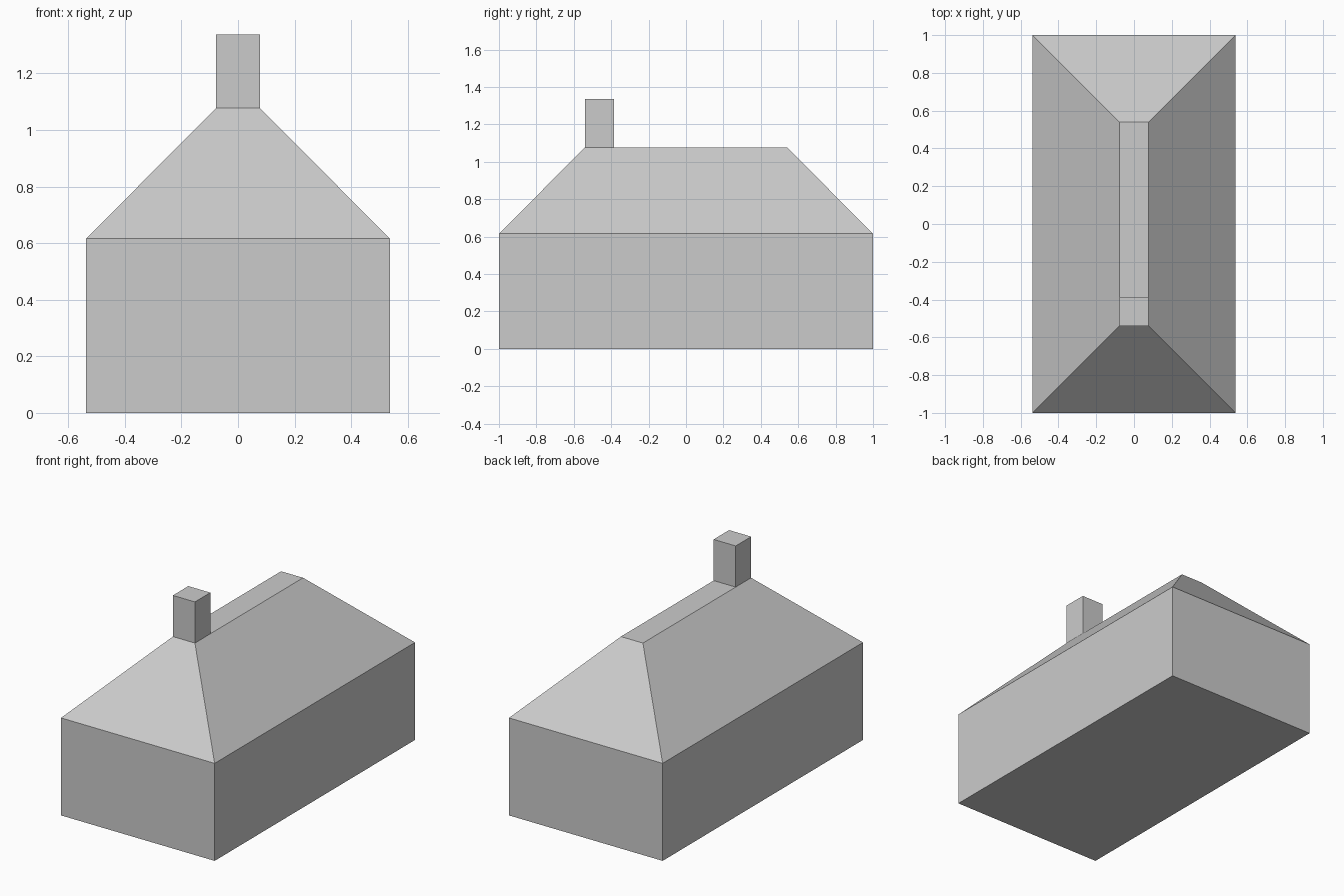
import bpy
import bmesh

if "Cube" in bpy.data.objects:
    bpy.data.objects.remove(bpy.data.objects["Cube"])

grey = bpy.data.materials.new("plain_grey")
grey.diffuse_color = (0.6, 0.6, 0.6, 1)
grey.use_nodes = True
grey.node_tree.nodes["Principled BSDF"].inputs["Base Color"].default_value = grey.diffuse_color


def tapered_block(name, low, high, bottom=False, top=False):
    """Block between two rectangles, each given as (half_x, y_min, y_max, z)."""
    bm = bmesh.new()
    rings = []
    for hx, y0, y1, z in (low, high):
        corners = ((-hx, y0), (hx, y0), (hx, y1), (-hx, y1))
        rings.append([bm.verts.new((x, y, z)) for x, y in corners])
    a, b = rings
    for i in range(4):
        j = (i + 1) % 4
        bm.faces.new((a[i], a[j], b[j], b[i]))
    if bottom:
        bm.faces.new(a[::-1])
    if top:
        bm.faces.new(b)
    mesh = bpy.data.meshes.new(name)
    bm.to_mesh(mesh)
    bm.free()
    mesh.materials.append(grey)
    obj = bpy.data.objects.new(name, mesh)
    bpy.context.collection.objects.link(obj)
    return obj


HALF_X, EAVES, RIDGE, TOP = 0.537, 0.616, 1.077, 1.337
RIDGE_X, RIDGE_Y = 0.077, 0.54

# Walls with the floor closed
tapered_block("walls", (HALF_X, -1, 1, 0), (HALF_X, -1, 1, EAVES), bottom=True)
# Hipped roof with a flat ridge strip
tapered_block("roof", (HALF_X, -1, 1, EAVES),
              (RIDGE_X, -RIDGE_Y, RIDGE_Y, RIDGE), top=True)
# Square chimney at the front end of the ridge
tapered_block("chimney", (RIDGE_X, -RIDGE_Y, -0.386, RIDGE),
              (RIDGE_X, -RIDGE_Y, -0.386, TOP), top=True)
